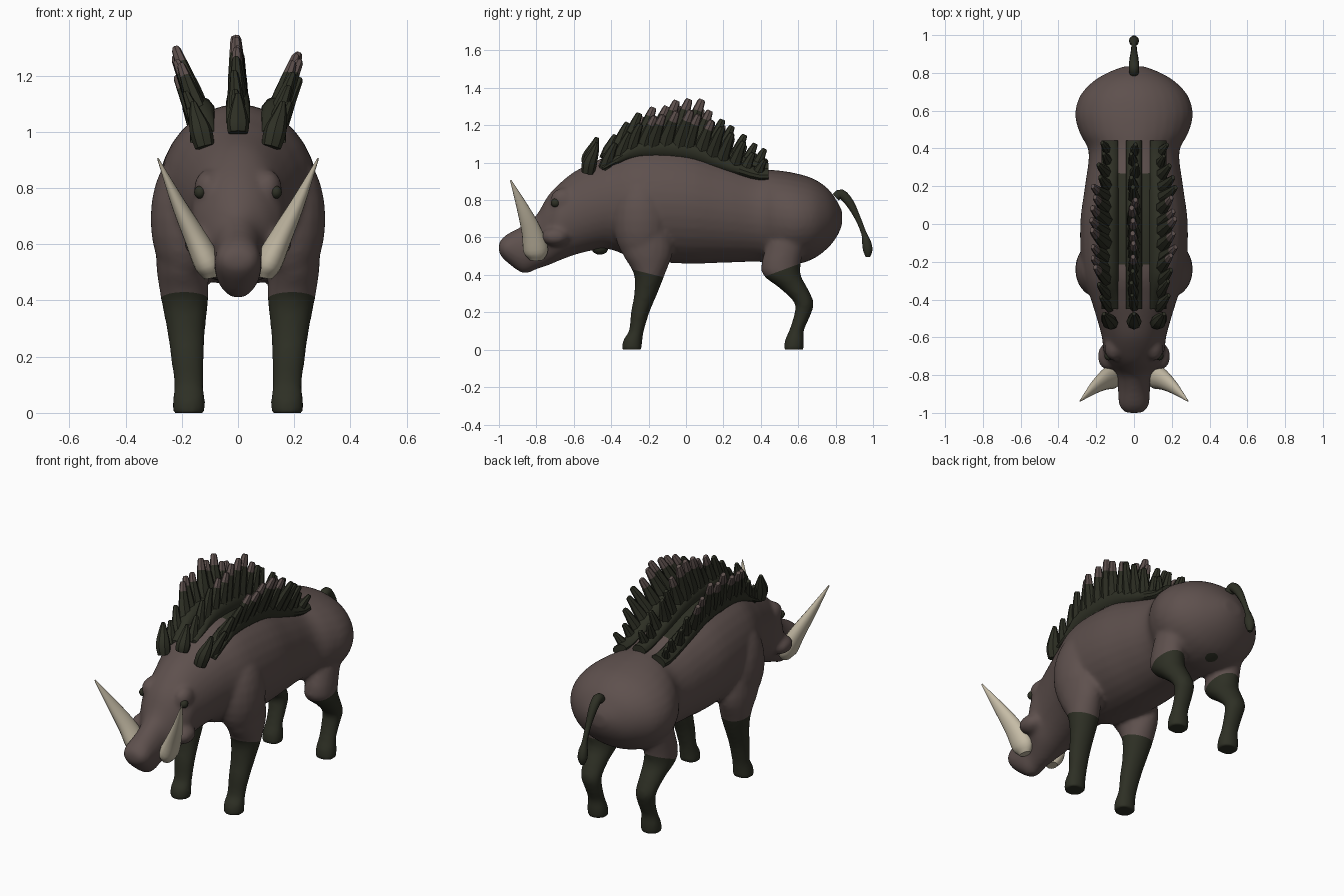
import bpy, bmesh, math, random
from mathutils import Vector, Matrix

if "Cube" in bpy.data.objects:
    bpy.data.objects.remove(bpy.data.objects["Cube"])

random.seed(4)


def material(name, col):
    m = bpy.data.materials.new(name)
    m.diffuse_color = (*col, 1)
    m.use_nodes = True
    m.node_tree.nodes["Principled BSDF"].inputs["Base Color"].default_value = m.diffuse_color
    return m


BROWN = material("brown hide", (0.112, 0.081, 0.075))
DARK = material("dark bristle", (0.027, 0.029, 0.018))
IVORY = material("ivory", (0.56, 0.50, 0.38))


def spline(rows, steps):
    """Catmull-Rom resampling of rows of numbers."""
    out = []
    for i in range(len(rows) - 1):
        a, b = rows[max(i - 1, 0)], rows[i]
        c, d = rows[i + 1], rows[min(i + 2, len(rows) - 1)]
        for s in range(steps):
            t = s / steps
            out.append([0.5 * (2 * q + (r - p) * t + (2 * p - 5 * q + 4 * r - w) * t * t
                               + (3 * q - p - 3 * r + w) * t ** 3)
                        for p, q, r, w in zip(a, b, c, d)])
    out.append(list(rows[-1]))
    return out


def loft(bm, rings, n=16, tip_from=None):
    """Skin rings given as (centre, half axis u, half axis v)."""
    loops = []
    for c, u, v in rings:
        loops.append([bm.verts.new(c + u * math.cos(2 * math.pi * k / n) + v * math.sin(2 * math.pi * k / n))
                      for k in range(n)])
    faces = [bm.faces.new(loops[0][::-1])]
    for i, (a, b) in enumerate(zip(loops, loops[1:])):
        for k in range(n):
            f = bm.faces.new((a[k], a[(k + 1) % n], b[(k + 1) % n], b[k]))
            f.material_index = int(tip_from is not None and i >= tip_from)
            faces.append(f)
    faces.append(bm.faces.new(loops[-1]))
    faces[-1].material_index = int(tip_from is not None)
    bmesh.ops.recalc_face_normals(bm, faces=faces)


def tube(bm, rows, n=10, flat=1.0, tip_from=None):
    """Skin a path of (x, y, z, radius); flat scales the sideways axis."""
    rings = []
    for i, r in enumerate(rows):
        t = Vector(rows[min(i + 1, len(rows) - 1)][:3]) - Vector(rows[max(i - 1, 0)][:3])
        v = t.cross(Vector((1, 0, 0))).normalized()
        u = v.cross(t).normalized()
        rings.append((Vector(r[:3]), u * r[3] * flat, v * r[3]))
    loft(bm, rings, n, tip_from)


def ball(bm, centre, size):
    bmesh.ops.create_uvsphere(bm, u_segments=20, v_segments=12, radius=1,
                              matrix=Matrix.Translation(centre) @ Matrix.Diagonal((*size, 1)))


def finish(bm, name, mats, angle=40):
    me = bpy.data.meshes.new(name)
    bm.to_mesh(me)
    bm.free()
    ob = bpy.data.objects.new(name, me)
    bpy.context.collection.objects.link(ob)
    for m in mats:
        me.materials.append(m)
    bpy.ops.object.select_all(action='DESELECT')
    bpy.context.view_layer.objects.active = ob
    ob.select_set(True)
    bpy.ops.object.shade_smooth_by_angle(angle=math.radians(angle))
    return ob


# Torso and head stations: y, top, bottom, half width
TORSO = spline([
    (-1.0, .575, .515, .045), (-0.96, .615, .47, .078), (-0.87, .665, .408, .085),
    (-0.80, .72, .43, .09), (-0.74, .82, .45, .125), (-0.68, .885, .475, .16),
    (-0.60, .95, .505, .17), (-0.50, 1.0, .53, .197), (-0.40, 1.045, .535, .228),
    (-0.25, 1.095, .48, .275), (0, 1.085, .46, .285), (0.2, 1.025, .465, .26),
    (0.38, .97, .47, .24), (0.48, .96, .46, .287), (0.58, .945, .455, .312),
    (0.68, .915, .485, .285), (0.76, .86, .545, .21), (0.81, .79, .61, .12),
    (0.835, .74, .67, .05)], 4)
FRONT_LEG = [(.2, -.23, .74, .09, .12), (.2, -.21, .54, .092, .14), (.19, -.195, .41, .085, .085),
             (.185, -.215, .3, .069, .062), (.18, -.245, .2, .06, .05), (.175, -.265, .1, .053, .04),
             (.175, -.285, .05, .058, .052), (.175, -.29, -.008, .058, .053)]
HIND_LEG = [(.2, .54, .58, .07, .10), (.19, .505, .42, .085, .105), (.185, .575, .33, .069, .075),
            (.18, .632, .25, .06, .052), (.175, .62, .18, .052, .044), (.175, .59, .1, .049, .04),
            (.175, .58, .05, .058, .052), (.175, .575, -.008, .058, .053)]

bm = bmesh.new()
loft(bm, [(Vector((0, y, (t + b) / 2)), Vector((w, 0, 0)), Vector((0, 0, (t - b) / 2)))
          for y, t, b, w in TORSO], 32)
for s in (-1, 1):
    for leg in (FRONT_LEG, HIND_LEG):
        loft(bm, [(Vector((s * x, y, z)), Vector((rx, 0, 0)), Vector((0, ry, 0)))
                  for x, y, z, rx, ry in spline(leg, 3)], 20)
    ball(bm, (s * .19, -.24, .69), (.122, .15, .24))     # shoulder
    ball(bm, (s * .135, -.70, .605), (.058, .075, .05))  # cheek wart
    ball(bm, (s * .105, -.655, .80), (.052, .07, .065))  # brow
body = finish(bm, "body", [BROWN, DARK])

# Fuse the parts into one smooth hide
m = body.modifiers.new("fuse", 'REMESH')
m.mode, m.voxel_size, m.use_smooth_shade = 'VOXEL', 0.013, True
m = body.modifiers.new("soften", 'SMOOTH')
m.factor, m.iterations = 0.5, 7
for name in ("fuse", "soften"):
    bpy.ops.object.modifier_apply(modifier=name)

# Dark stockings with clean borders, and a dark saddle under the mane
body.data.materials.clear()
for mat in (BROWN, DARK):
    body.data.materials.append(mat)
hind_n = Vector((0, -.37, 1)).normalized()
front_n = Vector((0, .25, 1)).normalized()
hind_p, front_p = Vector((0, .5, .42)), Vector((0, -.19, .405))
bm = bmesh.new()
bm.from_mesh(body.data)
for p, n in ((hind_p, hind_n), (front_p, front_n)):
    near = [f for f in bm.faces if abs(f.calc_center_median().y - p.y) < .28 and f.calc_center_median().z < .5]
    geom = near + list({e for f in near for e in f.edges}) + list({v for f in near for v in f.verts})
    bmesh.ops.bisect_plane(bm, geom=geom, plane_co=p, plane_no=n)
for v in bm.verts:
    v.co.z = max(v.co.z, 0)
for f in bm.faces:
    c = f.calc_center_median()
    p, n = (hind_p, hind_n) if c.y > .2 else (front_p, front_n)
    stocking = c.z < .5 and abs(c.y - p.y) < .28 and (c - p).dot(n) < 0
    saddle = c.z > .9 and -.22 < c.y < .27 and abs(c.x) < .13
    f.material_index = int(stocking or saddle)
    f.smooth = True
bm.to_mesh(body.data)
bm.free()


def back_height(x, y):
    for a, b in zip(TORSO, TORSO[1:]):
        if a[0] <= y <= b[0]:
            k = (y - a[0]) / (b[0] - a[0])
            t, l, w = (a[i] + (b[i] - a[i]) * k for i in (1, 2, 3))
            return (t + l) / 2 + (t - l) / 2 * math.sqrt(max(0, 1 - (x / w) ** 2))


def spike_length(y):
    pts = [(-.45, .11), (-.30, .20), (-.1, .25), (0, .25), (.1, .22), (.2, .17), (.3, .115), (.45, .08)]
    for (a, p), (b, q) in zip(pts, pts[1:]):
        if y <= b:
            return p + (q - p) * (y - a) / (b - a)
    return pts[-1][1]


# Three mane rows: low ridge plus backward raked spikes
for s, row in ((-1, "left_mane"), (0, "middle_mane"), (1, "right_mane")):
    bm = bmesh.new()
    x0 = s * .128
    ridge = []
    for i in range(19):
        y = -.45 + i * .0495
        h = .012 + .2 * spike_length(y) * min(1, i / 3)
        lean = Vector((s * .5, 0, 1)).normalized()
        ridge.append((Vector((x0, y, back_height(x0, y) + .008)), Vector((.043, 0, -s * .02)), lean * h))
    loft(bm, ridge, 12)
    for i in range(14):
        y = -.43 + i * .062 + random.uniform(-.01, .01)
        L = spike_length(y) * random.uniform(.84, 1.04)
        z, back = back_height(x0, y), .03 + .2 * L
        r = .026 + .1 * L
        sway = random.uniform(-.015, .015)
        rows = [(x0 + (s * .42 * L + sway) * k, y + back * k * (.6 + .4 * k),
                 z - .015 + (L + .015) * k * (1 - .04 * abs(s)), r * w)
                for k, w in ((0, 1), (.4, .85), (.78, .56), (.96, .42), (1, .3))]
        tube(bm, rows, 7, .8, 2 if L > .19 else None)
    finish(bm, row, [DARK, BROWN], 35)

# Ears and forelock
for x, name in ((-.118, "left_ear"), (0, "forelock"), (.118, "right_ear")):
    bm = bmesh.new()
    z = back_height(x, -.52)
    dz = 0 if x else -.02
    tube(bm, spline([(x, -.525, z + .005, .035), (x * 1.12, -.515, z + .06 + dz, .04),
                     (x * 1.27, -.49, z + .12 + dz, .025), (x * 1.35, -.475, z + .165 + dz, .01)], 3), 8)
    finish(bm, name, [DARK])

# Tusks and eyes
for s, side in ((-1, "left"), (1, "right")):
    bm = bmesh.new()
    tube(bm, spline([(s * .095, -.80, .48, .035), (s * .108, -.803, .53, .067), (s * .155, -.825, .63, .055),
                     (s * .215, -.87, .75, .034), (s * .285, -.937, .905, .004)], 4), 14, .72)
    finish(bm, side + "_tusk", [IVORY])
    bm = bmesh.new()
    ball(bm, (s * .135, -.698, .785), (.021, .024, .023))
    finish(bm, side + "_eye", [DARK])

# Throat wattle
bm = bmesh.new()
ball(bm, (0, -.46, .545), (.045, .045, .037))
finish(bm, "wattle", [DARK])

# Tail with tuft
bm = bmesh.new()
tube(bm, spline([(0, .80, .815, .025), (0, .83, .832, .027), (0, .875, .785, .024), (0, .92, .70, .016),
                 (0, .952, .62, .015), (0, .965, .575, .025), (0, .972, .53, .026), (0, .972, .495, .012)], 3), 10)
finish(bm, "tail", [DARK])
